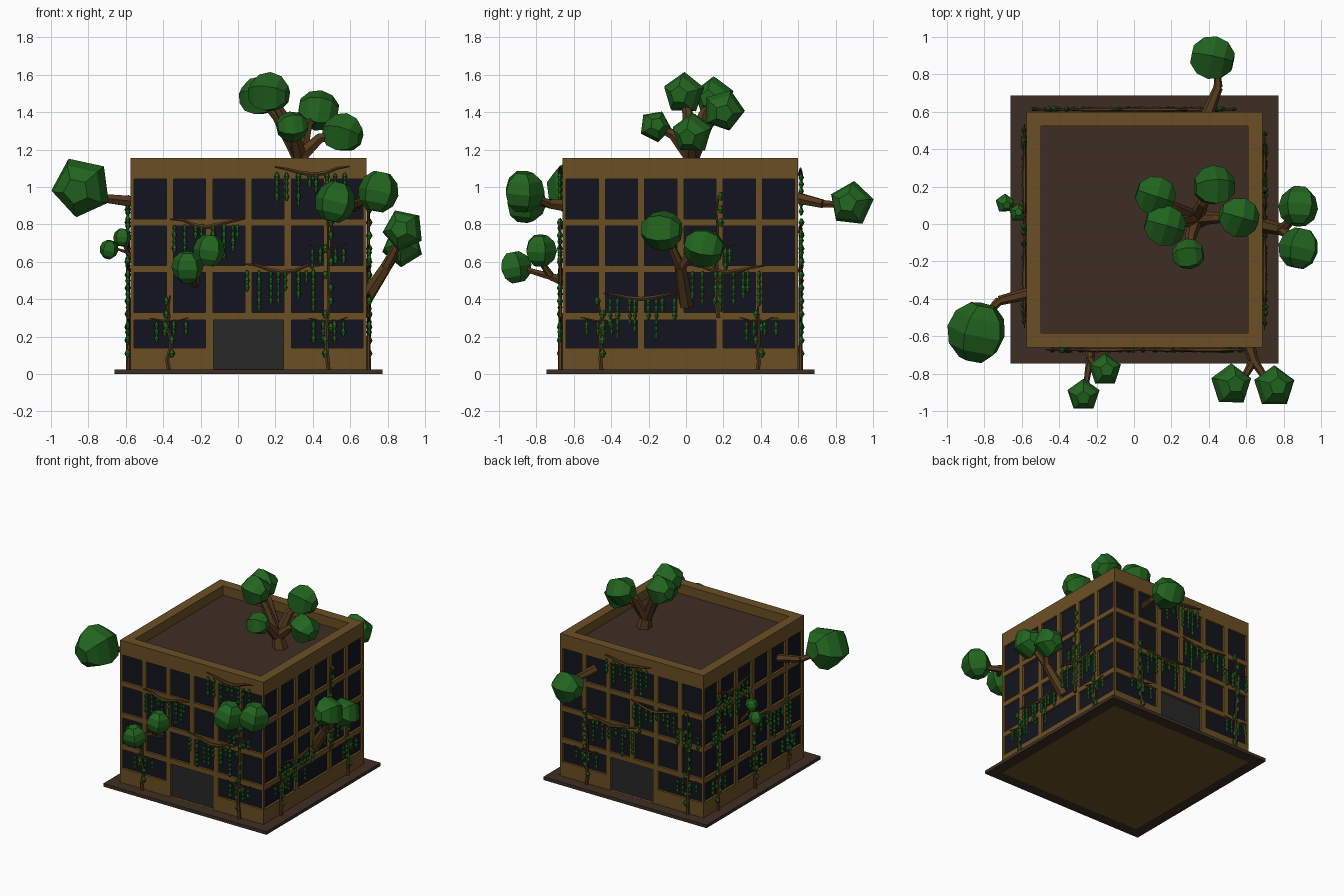
import bpy, bmesh, math, random
from mathutils import Vector, Matrix

if "Cube" in bpy.data.objects:
    bpy.data.objects.remove(bpy.data.objects["Cube"])

random.seed(4)
C = Vector((0.056, -0.03, 0))      # building centre
H = 0.63                           # building half width
FLOOR, PITCH = 0.25, 0.21          # storey height and window spacing
X, Y, Z = Matrix.Identity(3)


def mat(name, r, g, b):
    m = bpy.data.materials.new(name)
    m.diffuse_color = (r, g, b, 1)
    m.use_nodes = True
    m.node_tree.nodes["Principled BSDF"].inputs["Base Color"].default_value = m.diffuse_color
    return m


WALL = mat("wall_brown", 0.147, 0.078, 0.018)
ROOF = mat("roof_brown", 0.048, 0.027, 0.018)
GLASS = mat("dark_glass", 0.006, 0.007, 0.013)
DOOR = mat("door_grey", 0.021, 0.021, 0.021)
BARK = mat("bark", 0.09, 0.042, 0.012)
LEAF = mat("leaf_green", 0.016, 0.13, 0.014)


def finish(name, bm, m=None):
    bmesh.ops.recalc_face_normals(bm, faces=bm.faces)
    me = bpy.data.meshes.new(name)
    bm.to_mesh(me)
    bm.free()
    ob = bpy.data.objects.new(name, me)
    bpy.context.collection.objects.link(ob)
    if m:
        me.materials.append(m)
    return ob


def turn(k):
    return Matrix.Rotation(k * math.pi / 2, 3, 'Z')


def add_box(bm, lo, hi, k=0):
    """Box in wall coordinates, turned k quarter turns round the building."""
    lo, hi = Vector(lo), Vector(hi)
    M = (Matrix.Translation(C) @ turn(k).to_4x4()
         @ Matrix.Translation((lo + hi) / 2) @ Matrix.Diagonal((*(hi - lo), 1)))
    bmesh.ops.create_cube(bm, size=1, matrix=M)


def block(half, z0, z1):
    bm = bmesh.new()
    add_box(bm, (-half, -half, z0), (half, half, z1))
    return bm


def cut(ob, bm):
    cutter = finish("cutter", bm)
    cutter.hide_render = True
    mod = ob.modifiers.new("cut", 'BOOLEAN')
    mod.operation, mod.object, mod.solver = 'DIFFERENCE', cutter, 'EXACT'
    bpy.context.view_layer.objects.active = ob
    bpy.ops.object.modifier_apply(modifier=mod.name)
    bpy.data.objects.remove(cutter)


def on_wall(k, u, z, d=0.012):
    return C + turn(k) @ Vector((u, -H - d, z))


def add_blob(bm, c, r, axis=Z, stretch=1.0, cap=25, steps=4):
    """Five-sided faceted ball with flat ends along its axis."""
    q = Z.rotation_difference(axis)
    rings = []
    for s in range(steps + 1):
        a = math.radians(cap + (180 - 2 * cap) * s / steps)
        rings.append([bm.verts.new(c + q @ Vector((
            r * math.sin(a) * math.sin(i * math.tau / 5),
            r * math.sin(a) * math.cos(i * math.tau / 5),
            r * math.cos(a) * stretch))) for i in range(5)])
    for p, n in zip(rings, rings[1:]):
        for i in range(5):
            j = (i + 1) % 5
            bm.faces.new((p[i], p[j], n[j], n[i]))
    bm.faces.new(rings[0])
    bm.faces.new(rings[-1][::-1])


def tubes(name, paths):
    """Tapered bark limbs; every path is a list of (point, radius)."""
    cu = bpy.data.curves.new(name, 'CURVE')
    cu.dimensions = '3D'
    cu.bevel_depth, cu.bevel_resolution, cu.use_fill_caps = 1, 1, True
    for path in paths:
        s = cu.splines.new('POLY')
        s.use_smooth = False
        s.points.add(len(path) - 1)
        for p, (co, r) in zip(s.points, path):
            p.co, p.radius = (*co, 1), r
    cu.materials.append(BARK)
    bpy.context.collection.objects.link(bpy.data.objects.new(name, cu))


# Building shell with recessed windows and doors and a sunken roof
building = finish("building_walls", block(H, 0, 1.155), WALL)
cuts, glass, doors = block(0.553, 1.075, 1.3), bmesh.new(), bmesh.new()


def opening(k, u, half, z0, z1, pane):
    add_box(cuts, (u - half, -H - 0.1, z0), (u + half, -H + 0.022, z1), k)
    add_box(pane, (u - half, -H + 0.018, z0), (u + half, -H + 0.03, z1), k)


for k in range(4):
    for i in range(6):
        for f in range(3):
            z = 0.33 + FLOOR * f
            opening(k, (i - 2.5) * PITCH, 0.086, z, z + 0.212, glass)
    for i in (-1, 0, 1):
        if i == 0 and k % 2 == 0:
            opening(k, 0, 0.188, 0.026, 0.29, doors)
        else:
            opening(k, i * 2 * PITCH, 0.191, 0.14, 0.29, glass)
cut(building, cuts)
finish("window_panes", glass, GLASS)
finish("doors", doors, DOOR)
finish("roof_deck", block(0.553, 1.07, 1.08), ROOF)

# Pavement ring round the foot of the walls
pavement = finish("pavement", block(0.717, 0, 0.025), ROOF)
cut(pavement, block(H, -1, 1))


def tree(name, base, fork, r, axis, *crowns):
    """Trunk from base to fork, then one bent limb to each crown (centre, radius)."""
    base, fork = Vector(base), Vector(fork)
    paths = [[(base, r), (base.lerp(fork, 0.5), r * 0.88), (fork, r * 0.75)]]
    bm = bmesh.new()
    for *c, size in crowns:
        c = Vector(c)
        bend = fork.lerp(c, 0.5) + (fork - base).normalized() * (c - fork).length * 0.15
        paths.append([(fork, r * 0.7), (bend, r * 0.5), (c, r * 0.3)])
        wobble = Vector([random.uniform(-0.3, 0.3) for _ in range(3)])
        add_blob(bm, c, size, axis + wobble)
    tubes(name + "_limbs", paths)
    finish(name + "_crowns", bm, LEAF)


tree("roof_tree", (0.35, 0.03, 1.06), (0.33, 0.03, 1.16), 0.06, X,
     (0.165, -0.01, 1.5, 0.115), (0.115, 0.15, 1.48, 0.112), (0.29, -0.165, 1.325, 0.088),
     (0.43, 0.2, 1.41, 0.115), (0.56, 0.035, 1.285, 0.112))
tree("left_big_tree", (-0.54, -0.365, 0.92), (-0.72, -0.41, 0.94), 0.034, Y, (-0.835, -0.58, 1.0, 0.167))
tree("left_small_tree", (-0.55, 0.1, 0.6), (-0.59, 0.09, 0.65), 0.014, Z,
     (-0.69, 0.11, 0.665, 0.053), (-0.62, 0.06, 0.73, 0.05))
tree("back_tree", (0.39, 0.58, 0.945), (0.45, 0.73, 0.91), 0.034, X, (0.42, 0.885, 0.91, 0.123))
tree("front_left_tree", (-0.23, -0.64, 0.49), (-0.235, -0.72, 0.52), 0.03, Z,
     (-0.155, -0.78, 0.66, 0.09), (-0.27, -0.915, 0.57, 0.09))
tree("front_right_tree", (0.61, -0.64, 0.9), (0.64, -0.73, 0.91), 0.036, Z,
     (0.52, -0.86, 0.92, 0.115), (0.75, -0.87, 0.975, 0.115))
tree("right_tree", (0.66, 0.0, 0.37), (0.79, -0.03, 0.57), 0.042, Y,
     (0.885, -0.13, 0.77, 0.115), (0.88, 0.095, 0.68, 0.112))


def climber(name, k, runners, stems):
    """Climbing plant on wall k: runners (middle, height) and stems (position, foot, top)."""
    paths, leaves = [], bmesh.new()

    def runner(mid, z, half, r, count, longest):
        path = []
        for i in range(7):
            t = i / 6
            dz = r * 1.5 * math.cos(t * math.tau) + random.uniform(-0.006, 0.006)
            path.append((on_wall(k, mid + half * (2 * t - 1), z + dz),
                         r * (0.35 + 0.65 * math.sin(math.pi * t))))
        paths.append(path)
        for i in range(count):          # hanging chains of small leaves
            u = mid + half * (2 * (i + random.uniform(0.2, 0.8)) / count - 1)
            for j in range(random.randint(2, longest)):
                zz = z - 0.03 - 0.036 * j
                if zz > 0.06:
                    add_blob(leaves, on_wall(k, u, zz, 0.015), random.uniform(0.011, 0.016),
                             stretch=1.6, cap=20, steps=2)

    for mid, z in runners:
        runner(mid, z, 0.2, 0.013, 8, 6)
    for u, z0, z1 in stems:
        paths.append([(on_wall(k, u + random.uniform(-0.01, 0.01), z0 + (z1 - z0) * i / 7),
                       0.013 - 0.001 * i) for i in range(8)])
        for z in (0.29, 0.68):          # side shoots
            if z0 < z < z1:
                runner(u, z, 0.105, 0.007, 4, 3)
        for i in range(int((z1 - z0) / 0.07)):
            add_blob(leaves, on_wall(k, u + random.choice((-0.015, 0.015)), z0 + 0.09 + 0.07 * i, 0.016),
                     0.018, stretch=1.3, cap=20, steps=2)
    tubes(name + "_vine_stems", paths)
    finish(name + "_vine_leaves", leaves, LEAF)


climber("front", 0, [(-0.22, 0.81), (0.18, 0.565), (0.34, 1.085)],
        [(-0.425, 0.02, 0.42), (0.425, 0.02, 0.83)])
climber("right", 1, [(-0.21, 0.415), (0.25, 0.56)],
        [(-0.43, 0.02, 0.4), (0.42, 0.02, 0.36), (0.2, 0.3, 0.96)])
climber("back", 2, [(-0.03, 1.08), (0.2, 0.78), (-0.16, 0.565)],
        [(-0.39, 0.02, 0.6), (0.5, 0.02, 0.82)])
climber("left", 3, [(-0.27, 0.93), (0.26, 0.565)],
        [(-0.46, 0.02, 0.9), (0.0, 0.02, 0.6), (0.42, 0.02, 0.42)])
